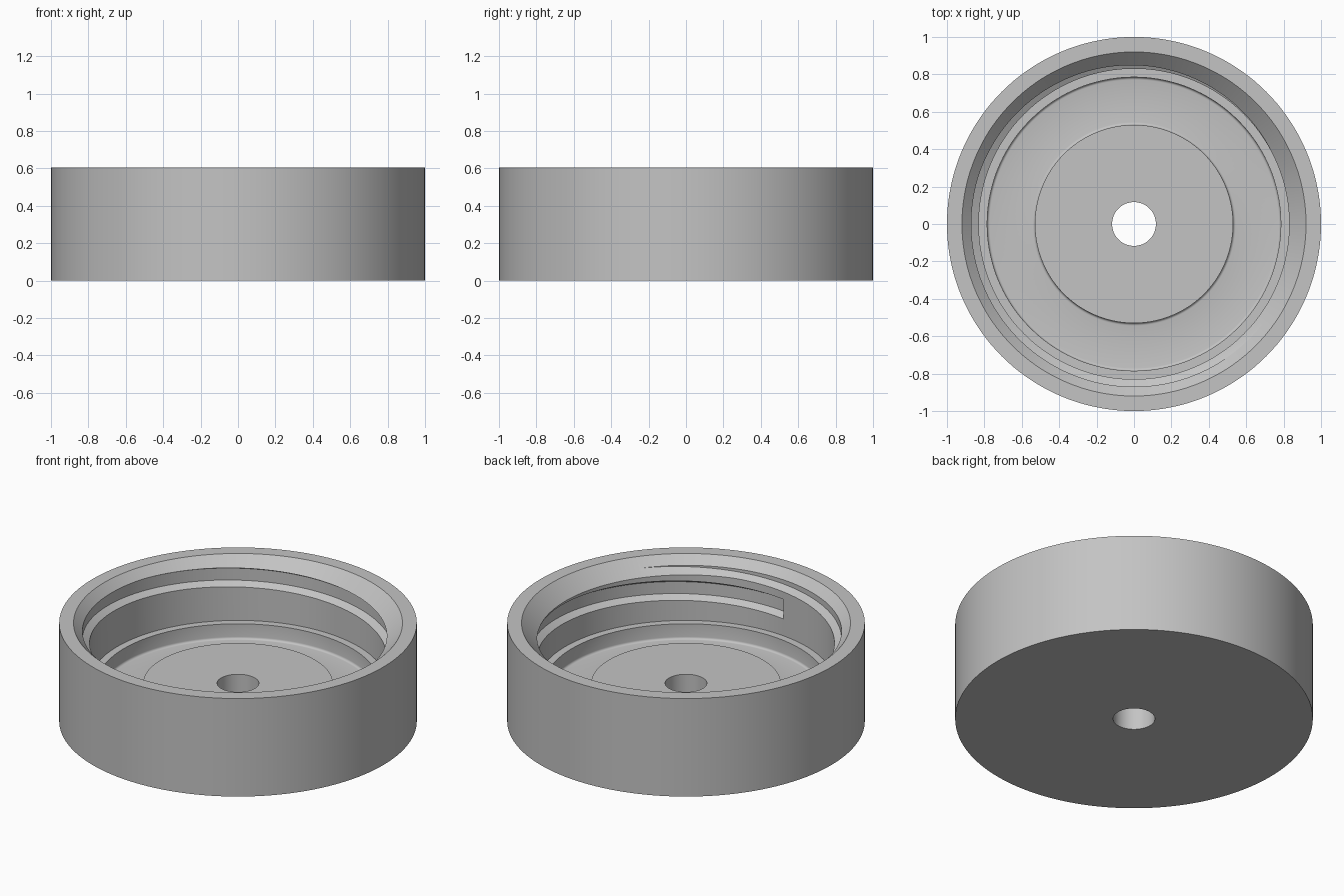
import bpy, bmesh, math
from math import cos, sin, radians, pi

if "Cube" in bpy.data.objects:
    bpy.data.objects.remove(bpy.data.objects["Cube"], do_unlink=True)

SEGMENTS = 144
HEIGHT = 0.605
BORE = 0.83       # inner wall radius
FLOOR = 0.14      # bottom of the ring channel
LEDGE = 0.234     # height of ledge and central boss
FILLET = 0.014

grey = bpy.data.materials.new("plain_grey")
grey.use_nodes = True
grey.diffuse_color = (0.55, 0.55, 0.55, 1)
grey.node_tree.nodes["Principled BSDF"].inputs["Base Color"].default_value = grey.diffuse_color


def make_object(name, bm):
    bmesh.ops.recalc_face_normals(bm, faces=bm.faces)
    mesh = bpy.data.meshes.new(name)
    bm.to_mesh(mesh)
    bm.free()
    mesh.materials.append(grey)
    obj = bpy.data.objects.new(name, mesh)
    bpy.context.collection.objects.link(obj)
    return obj


def fillet(cx, start, end, steps=4):
    """Arc points in the radius/height plane, resting on the channel floor."""
    angles = [radians(start + (end - start) * i / steps) for i in range(steps + 1)]
    return [(cx + FILLET * cos(a), FLOOR + FILLET + FILLET * sin(a)) for a in angles]


def bridge(bm, rings, closed):
    """Join successive rings of vertices with quads."""
    count = len(rings[0])
    pairs = list(zip(rings, rings[1:] + rings[:1])) if closed else list(zip(rings, rings[1:]))
    for a, b in pairs:
        for i in range(count):
            j = (i + 1) % count
            bm.faces.new((a[i], a[j], b[j], b[i]))


def ring(bm, section, angle):
    return [bm.verts.new((r * cos(angle), r * sin(angle), z)) for r, z in section]


# Turned cup: outer wall, chamfered rim, bore, ledge, ring channel, boss and hole
profile = [(0.117, 0), (1, 0), (1, HEIGHT), (0.92, HEIGHT), (BORE, 0.515),
           (BORE, LEDGE), (0.785, LEDGE)]
profile += fillet(0.785 - FILLET, 0, -90)
profile += fillet(0.53 + FILLET, 270, 180)
profile += [(0.53, LEDGE), (0.117, LEDGE)]
bm = bmesh.new()
bridge(bm, [ring(bm, profile, 2 * pi * i / SEGMENTS) for i in range(SEGMENTS)], True)
cup = make_object("threaded_cup", bm)

# Helical cutter for the internal thread, running out through the chamfer
START, TURNS, PITCH = radians(-96), 1.25, 0.167
MOUTH, ROOT, INNER, SLOPE = 0.12, 0.87, 0.80, 0.58
bm = bmesh.new()
rings = []
steps = int(SEGMENTS * TURNS)
for i in range(steps + 1):
    turn = TURNS * i / steps
    low = 0.338 + PITCH * turn
    high = low + MOUTH
    section = [(r, low + SLOPE * (r - BORE)) for r in (INNER, ROOT)]
    section += [(r, high - SLOPE * (r - BORE)) for r in (ROOT, INNER)]
    rings.append(ring(bm, section, START + 2 * pi * turn))
bridge(bm, rings, False)
bm.faces.new(rings[0])
bm.faces.new(rings[-1])
cutter = make_object("thread_cutter", bm)
cutter.hide_render = True

# Cut the thread, then drop the cutter
cut = cup.modifiers.new("thread", "BOOLEAN")
cut.operation = "DIFFERENCE"
cut.solver = "EXACT"
cut.object = cutter
bpy.ops.object.select_all(action="DESELECT")
cup.select_set(True)
bpy.context.view_layer.objects.active = cup
bpy.ops.object.modifier_apply(modifier=cut.name)
bpy.data.objects.remove(cutter, do_unlink=True)
bpy.ops.object.shade_smooth_by_angle(angle=radians(28))
